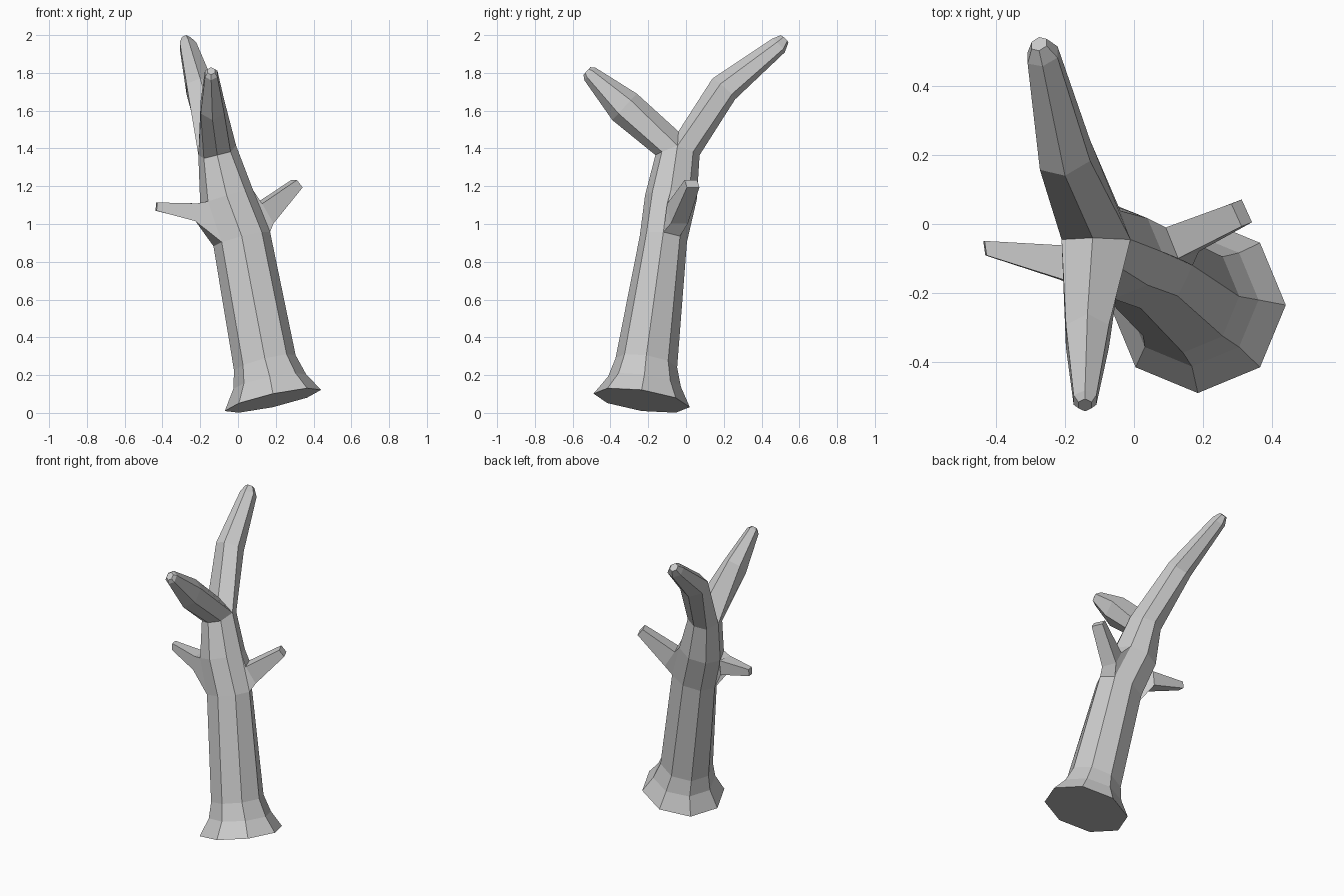
import bpy, bmesh
from math import cos, sin, radians
from mathutils import Vector as V

bm = bmesh.new()


def ring(c, u, v, angles):
    """Loop of verts around c, spanned by the half-axes u and v."""
    c, u, v = V(c), V(u), V(v)
    return [bm.verts.new(c + u * cos(radians(a)) + v * sin(radians(a))) for a in angles]


def skin(a, b, skip=()):
    n = len(a)
    for i in range(n):
        if i not in skip:
            bm.faces.new((a[i], a[(i + 1) % n], b[(i + 1) % n], b[i]))


def grow(loop, sections, angles):
    """Extend a loop through (centre, u, v) sections and cap the end."""
    for c, u, v in sections:
        nxt = ring(c, u, v, angles)
        skin(loop, nxt)
        loop = nxt
    bm.faces.new(loop)


# Leaning eight-sided trunk: centre, x radius, y radius, x slope, y slope
OCT = [i * 45 for i in range(8)]
trunk = [
    ((0.185, -0.235, 0.066), 0.255, 0.255, 0.22, -0.14),
    ((0.168, -0.22, 0.165), 0.193, 0.193, 0.20, -0.14),
    ((0.142, -0.21, 0.265), 0.163, 0.163, 0.25, -0.15),
    ((0.02, -0.12, 0.92), 0.15, 0.125, 0.25, -0.12),
    ((-0.06, -0.08, 1.14), 0.14, 0.137, 0.28, -0.08),
    ((-0.11, -0.045, 1.365), 0.10, 0.117, 0.25, 0.0),
]
rings = [ring(c, (rx, 0, rx * sx), (0, ry, ry * sy), OCT) for c, rx, ry, sx, sy in trunk]
bm.faces.new(rings[0][::-1])
for i in range(5):
    skin(rings[i], rings[i + 1], skip=(0, 4) if i == 3 else ())

# Fork: each half of the top ring plus a shared saddle point starts a six-sided branch
top = rings[-1]
for k in (0, 4):
    top[k].co.z += 0.025
saddle = bm.verts.new((-0.12, -0.04, 1.49))
grow(top[4:] + [top[0], saddle], [
    ((-0.135, -0.325, 1.62), (0.072, 0, 0), (0, 0.065, 0.07)),
    ((-0.142, -0.51, 1.795), (0.038, 0, 0), (0, 0.028, 0.034)),
    ((-0.142, -0.525, 1.81), (0.022, 0, 0), (0, 0.018, 0.02)),
], [150, 210, 270, 330, 30, 90])
grow(top[:5] + [saddle], [
    ((-0.2, 0.2, 1.715), (0.084, 0.015, 0), (0, -0.06, 0.055)),
    ((-0.265, 0.49, 1.945), (0.05, 0.01, 0), (0, -0.033, 0.036)),
    ((-0.275, 0.522, 1.98), (0.025, 0.005, 0), (0, -0.02, 0.02)),
], [30, -30, -90, -150, 150, 90])

# Four-sided side limbs growing out of two open trunk faces
Q = 2 ** 0.5
limbs = [
    (0, [((0.14, -0.045, 1.055), (-0.018, 0.045, 0), (-0.03, -0.01, 0.052)),
         ((0.312, 0.032, 1.213), (-0.015, 0.033, 0), (-0.015, -0.006, 0.02))]),
    (4, [((-0.215, -0.11, 1.062), (-0.005, -0.048, 0), (0.005, 0, 0.047)),
         ((-0.432, -0.07, 1.092), (0.003, -0.021, 0), (0.002, 0, 0.022))]),
]
for k, sections in limbs:
    lo, hi = rings[3], rings[4]
    grow([lo[k], lo[k + 1], hi[k + 1], hi[k]],
         [(c, V(u) * Q, V(v) * Q) for c, u, v in sections], [225, 315, 45, 135])

bmesh.ops.recalc_face_normals(bm, faces=bm.faces)
mesh = bpy.data.meshes.new("bare_tree")
bm.to_mesh(mesh)
bm.free()
bpy.context.collection.objects.link(bpy.data.objects.new("bare_tree", mesh))
